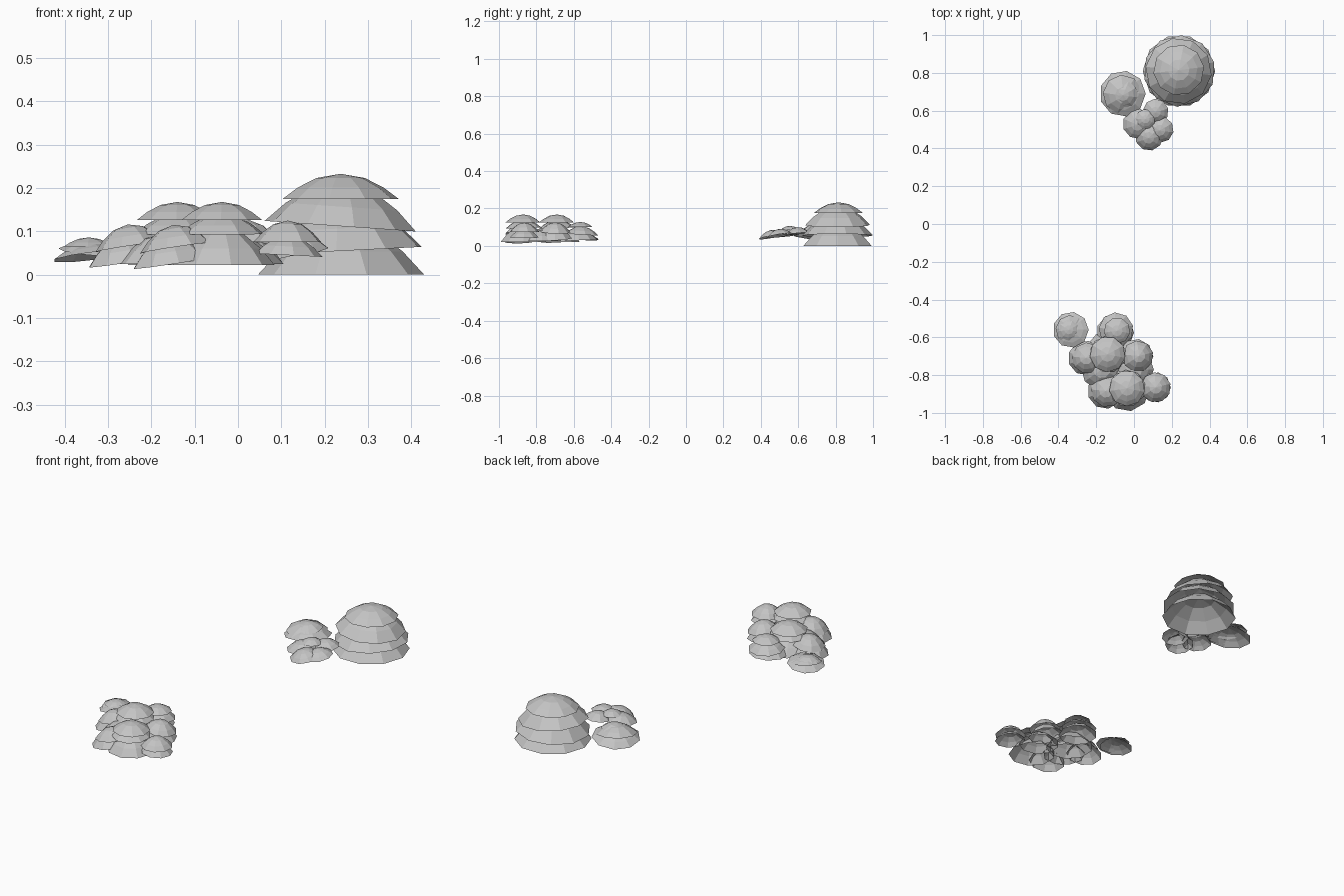
import bpy, bmesh, math

leaf = bpy.data.materials.new("pale grey foliage")
leaf.diffuse_color = (0.55, 0.55, 0.55, 1)

# Dome outline: (radius, height) fractions from rim to crown
PROFILE = [(1, 0), (0.74, 0.45), (0.42, 0.83)]


def shell(bm, x, y, z, r, h, sx=0, sy=0, n=9, turn=0):
    """Open faceted leaf dome; sx and sy are the slopes of its rim."""
    rings = []
    for fr, fh in PROFILE:
        ring = []
        for i in range(n):
            a = turn + 2 * math.pi * i / n
            dx, dy, dz = r * fr * math.cos(a), r * fr * math.sin(a), h * fh
            # lean the dome along its slopes
            ring.append(bm.verts.new((x + dx - sx * dz, y + dy - sy * dz,
                                      z + dz + sx * dx + sy * dy)))
        rings.append(ring)
    top = bm.verts.new((x - sx * h, y - sy * h, z + h))
    for lo, hi in zip(rings, rings[1:]):
        for i in range(n):
            j = (i + 1) % n
            bm.faces.new((lo[i], lo[j], hi[j], hi[i]))
    for i in range(n):
        bm.faces.new((rings[-1][i], rings[-1][(i + 1) % n], top))


def bush(name, shells, n=9):
    bm = bmesh.new()
    for k, s in enumerate(shells):
        shell(bm, *s, n=n, turn=0.25 * k)
    me = bpy.data.meshes.new(name)
    bm.to_mesh(me)
    bm.free()
    me.materials.append(leaf)
    bpy.context.collection.objects.link(bpy.data.objects.new(name, me))


# Large four-tier bush at the back
bush("large_bush", [
    (0.238, 0.81, 0.0, 0.192, 0.12),
    (0.24, 0.81, 0.055, 0.19, 0.115, 0.05, 0),
    (0.236, 0.81, 0.112, 0.176, 0.1, -0.07, 0),
    (0.237, 0.815, 0.175, 0.135, 0.058)], n=10)

# Ragged bush beside it
bush("ragged_bush", [
    (-0.06, 0.69, 0.045, 0.122, 0.05, 0.1, -0.1),
    (-0.06, 0.685, 0.065, 0.105, 0.045, -0.08, 0.1),
    (-0.055, 0.685, 0.08, 0.075, 0.035, 0.1, 0.08)])

# Low spreading bush with a small crown
bush("low_bush", [
    (0.02, 0.53, 0.055, 0.08, 0.035, 0.08, 0.1),
    (0.115, 0.595, 0.065, 0.068, 0.035, 0.05, 0.1),
    (0.14, 0.5, 0.055, 0.07, 0.035, 0.12, 0.15),
    (0.08, 0.462, 0.05, 0.074, 0.035, 0.1, 0.2),
    (0.06, 0.555, 0.085, 0.053, 0.022)])

# Two tall mounds at the front
for side, x, y in (("front", -0.037, -0.87), ("rear", -0.14, -0.69)):
    bush(side + "_tall_mound", [
        (x, y, 0.022, 0.122, 0.085),
        (x, y, 0.095, 0.098, 0.045, 0, 0.03),
        (x, y, 0.126, 0.095, 0.042)])

# Shoulder mounds leaning outwards
for name, x, y, z, r, h, sx in (
        ("left_shoulder", -0.257, -0.71, 0.03, 0.092, 0.085, 0.15),
        ("front_left_shoulder", -0.152, -0.885, 0.027, 0.094, 0.088, 0.15),
        ("right_shoulder", 0.01, -0.7, 0.04, 0.092, 0.085, -0.12)):
    bush(name, [
        (x, y, z, r, h * 0.7, sx, 0.03),
        (x + 0.01, y, z + 0.035, r * 0.9, h * 0.6, sx, -0.03)])

# Small mound at the back of the cluster
bush("rear_small_mound", [
    (-0.1, -0.575, 0.03, 0.1, 0.06, 0, 0.03),
    (-0.095, -0.56, 0.06, 0.092, 0.045, 0, -0.06),
    (-0.09, -0.565, 0.1, 0.07, 0.028)])

# Small mound at the right of the cluster
bush("right_small_mound", [
    (0.115, -0.865, 0.045, 0.08, 0.045, -0.05, 0),
    (0.115, -0.865, 0.075, 0.08, 0.05, 0, 0)])

# Filler mounds underneath
bush("cluster_base", [
    (0.0, -0.77, 0.025, 0.105, 0.06),
    (-0.17, -0.77, 0.025, 0.11, 0.07)])

# Small outlying bush at the left
bush("left_outlier", [
    (-0.335, -0.56, 0.043, 0.095, 0.03, 0.12, -0.1),
    (-0.337, -0.56, 0.052, 0.078, 0.025, -0.1, 0.1),
    (-0.345, -0.56, 0.065, 0.058, 0.021)])
